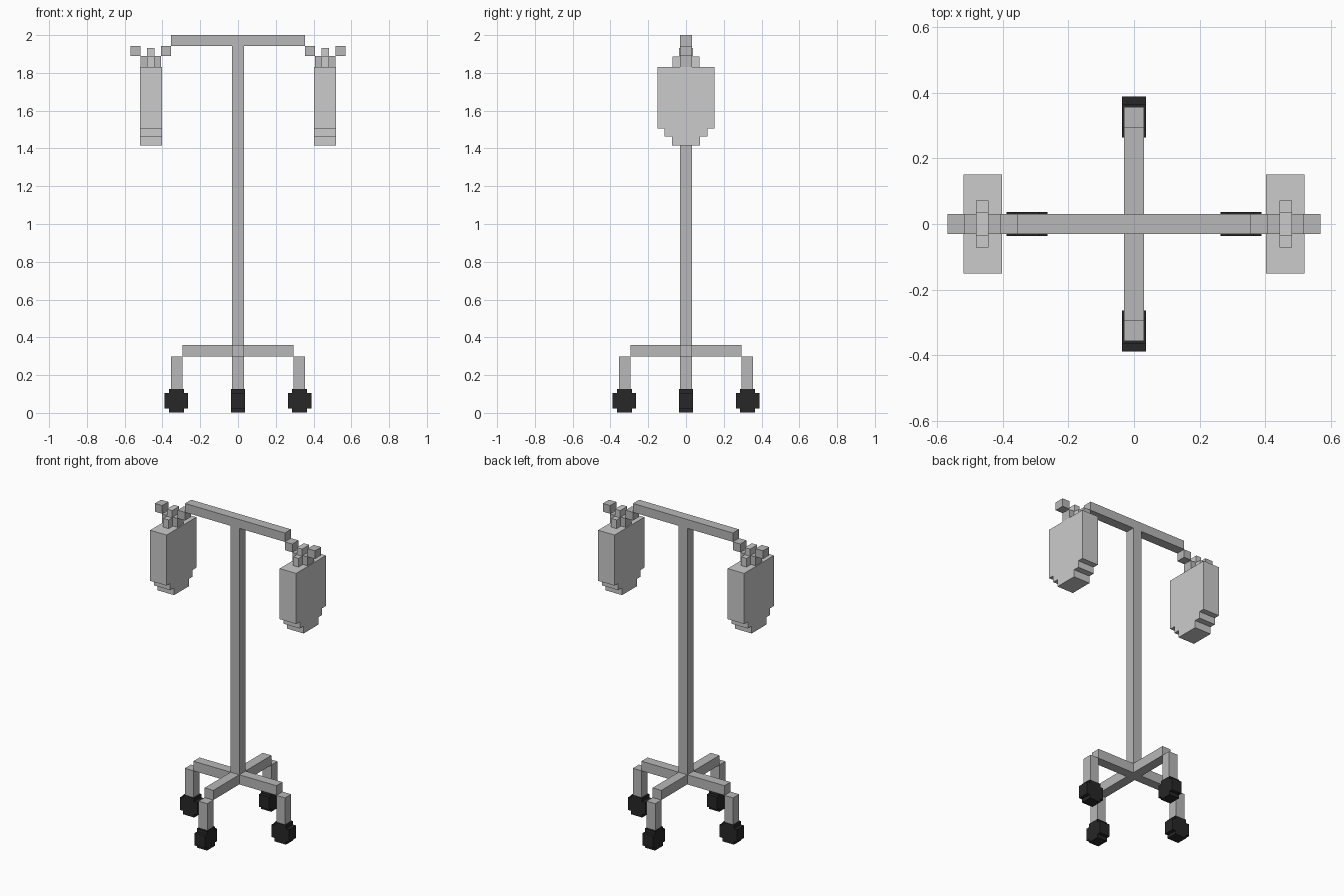
import bpy, bmesh
from math import pi
from mathutils import Matrix, Vector

if "Cube" in bpy.data.objects:
    bpy.data.objects.remove(bpy.data.objects["Cube"])


def material(name, v):
    m = bpy.data.materials.new(name)
    m.diffuse_color = (v, v, v, 1)
    m.use_nodes = True
    m.node_tree.nodes["Principled BSDF"].inputs["Base Color"].default_value = m.diffuse_color
    return m


METAL = material("metal", 0.48)
BAG = material("bag_plastic", 0.8)
RUBBER = material("rubber", 0.02)

# Extrusion planes: columns map (u, v, depth) to world axes
PLANES = {
    "xy": Matrix.Identity(3),
    "xz": Matrix(((1, 0, 0), (0, 0, -1), (0, 1, 0))),
    "yz": Matrix(((0, 0, 1), (1, 0, 0), (0, 1, 0))),
}


def prism(name, outline, d0, d1, plane, mat, turn=0.0):
    """Extrude a closed outline between two depths, then turn it about z."""
    bm = bmesh.new()
    m = Matrix.Rotation(turn, 3, 'Z') @ PLANES[plane]
    face = bm.faces.new([bm.verts.new(m @ Vector((u, v, d0))) for u, v in outline])
    top = bmesh.ops.extrude_face_region(bm, geom=[face])["geom"]
    shift = m @ Vector((0, 0, d1 - d0))
    bmesh.ops.translate(bm, vec=shift,
                        verts=[g for g in top if isinstance(g, bmesh.types.BMVert)])
    bmesh.ops.recalc_face_normals(bm, faces=bm.faces)
    me = bpy.data.meshes.new(name)
    bm.to_mesh(me)
    bm.free()
    me.materials.append(mat)
    ob = bpy.data.objects.new(name, me)
    bpy.context.collection.objects.link(ob)
    return ob


def box(name, x, y, z, mat, turn=0.0):
    outline = [(x[0], y[0]), (x[1], y[0]), (x[1], y[1]), (x[0], y[1])]
    return prism(name, outline, z[0], z[1], "xy", mat, turn)


def plus(cx, cy, long, short):
    """Plus-shaped outline with arm reach 'long' and half width 'short'."""
    quarter = [(long, -short), (long, short), (short, short)]
    pts = []
    for _ in range(4):
        pts += quarter
        quarter = [(-v, u) for u, v in quarter]
    return [(cx + u, cy + v) for u, v in pts]


R = 0.031                # half width of the frame bars
SIDE = (-R, R)

# Pole, top bar and cross base
box("pole", SIDE, SIDE, (0.36, 1.943), METAL)
box("top_bar", (-0.355, 0.355), SIDE, (1.943, 2.0), METAL)
prism("base_cross", plus(0, 0, 0.295, R), 0.298, 0.36, "xy", METAL)

# Four legs with stepped wheels
for i in range(4):
    a = i * pi / 2
    box(f"leg_{i}", (0.295, 0.356), SIDE, (0.125, 0.298), METAL, a)
    prism(f"wheel_{i}", plus(0.326, 0.064, 0.062, 0.040), -0.036, 0.036, "xz", RUBBER, a)

# Bag outline, narrowing in steps to the bottom
half = [(0.075, 1.415), (0.075, 1.462), (0.114, 1.462),
        (0.114, 1.505), (0.151, 1.505), (0.151, 1.83)]
bag_outline = half + [(-y, z) for y, z in reversed(half)]

# Hanging loop over the hook
loop = [(0.072, 1.83), (0.072, 1.886), (0.036, 1.886), (0.036, 1.932)]
loop_outline = loop + [(-y, z) for y, z in reversed(loop)]
inner = [(-R, 1.83), (-R, 1.886), (R, 1.886), (R, 1.83)]
loop_outline += inner    # opening filled by the hook bar

# Hooks and bags on both sides
for side, a in (("right", 0.0), ("left", pi)):
    box(f"hook_inner_{side}", (0.355, 0.408), SIDE, (1.89, 1.943), METAL, a)
    box(f"hook_bottom_{side}", (0.408, 0.517), SIDE, (1.832, 1.889), METAL, a)
    box(f"hook_tip_{side}", (0.517, 0.569), SIDE, (1.89, 1.943), METAL, a)
    prism(f"bag_{side}", bag_outline, 0.402, 0.519, "yz", BAG, a)
    prism(f"bag_loop_{side}", loop_outline, 0.443, 0.481, "yz", BAG, a)
